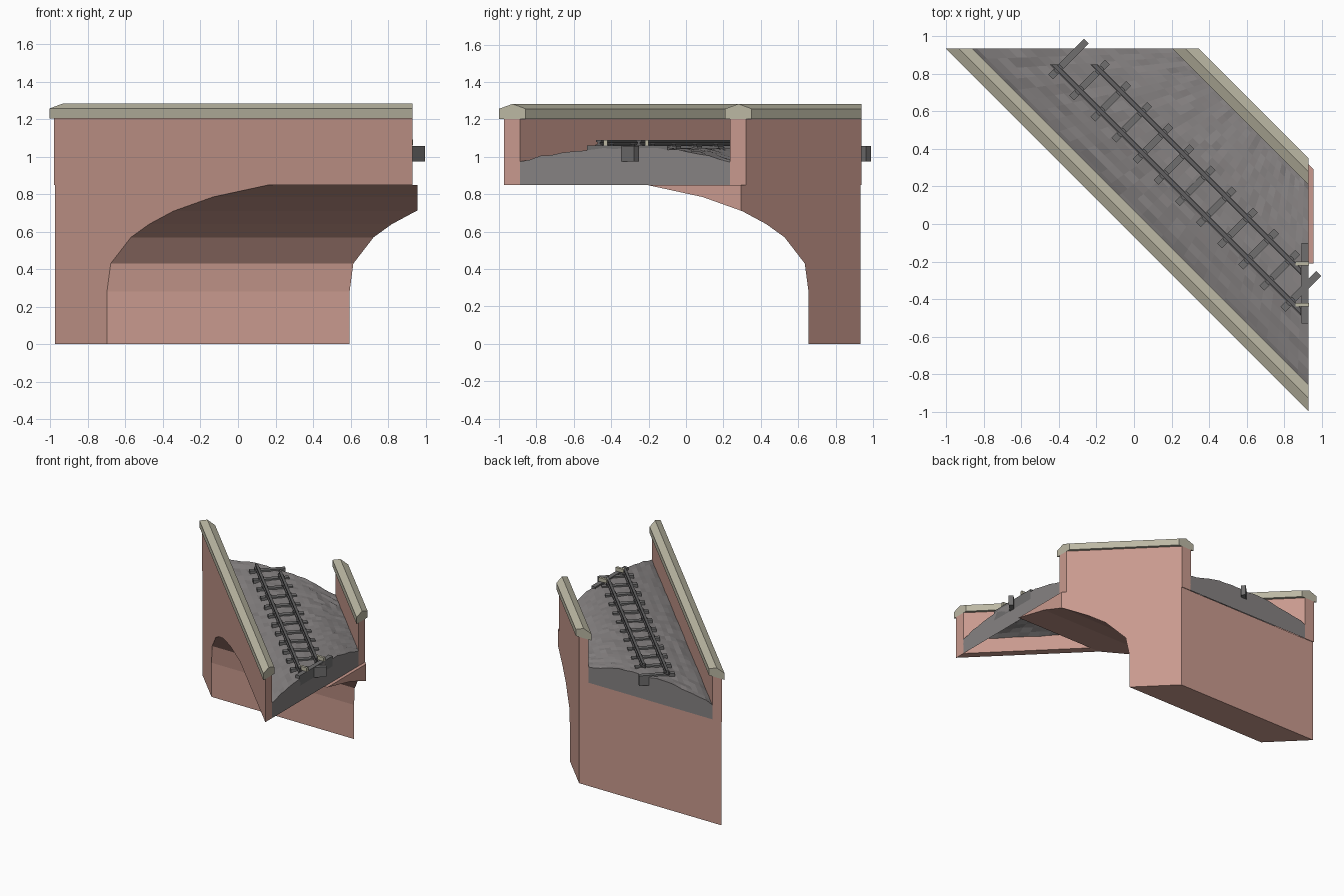
import bpy, bmesh, math, random
from mathutils import Vector, Matrix

if "Cube" in bpy.data.objects:
    bpy.data.objects.remove(bpy.data.objects["Cube"])

random.seed(4)
X_END, Y_END = 0.93, 0.937      # the tile is cut off at these two planes
Z0 = 0.85                       # underside of walls and deck


def material(name, rgb):
    m = bpy.data.materials.new(name)
    lin = [(c / 255 / 12.92) if c < 10 else ((c / 255 + 0.055) / 1.055) ** 2.4 for c in rgb]
    m.diffuse_color = (*lin, 1)
    m.use_nodes = True
    m.node_tree.nodes["Principled BSDF"].inputs["Base Color"].default_value = m.diffuse_color
    return m


BRICK = material("salmon brick", (201, 154, 142))
STONE = material("pale coping stone", (188, 184, 164))
GRAVEL = material("grey gravel", (134, 130, 130))
SLEEPER = material("sleeper grey", (112, 111, 111))
STEEL = material("dark rail steel", (98, 97, 98))


def make(name, bm, mat, fix=True):
    if fix:
        bmesh.ops.recalc_face_normals(bm, faces=bm.faces)
    me = bpy.data.meshes.new(name)
    bm.to_mesh(me)
    bm.free()
    me.materials.append(mat)
    ob = bpy.data.objects.new(name, me)
    bpy.context.collection.objects.link(ob)
    return ob


def diagonal_prism(name, section, mat, y_start=Y_END, x_end=X_END):
    """Sweep a (u, z) section along the diagonal, u = x + y, mitred at both ends."""
    bm = bmesh.new()
    a = [bm.verts.new((u - y_start, y_start, z)) for u, z in section]
    b = [bm.verts.new((x_end, u - x_end, z)) for u, z in section]
    n = len(section)
    bm.faces.new(a)
    bm.faces.new(b)
    for i in range(n):
        j = (i + 1) % n
        bm.faces.new((a[i], a[j], b[j], b[i]))
    return make(name, bm, mat)


def box(bm, centre, size, angle=0.0):
    m = Matrix.Translation(centre) @ Matrix.Rotation(angle, 4, 'Z') @ Matrix.Diagonal((*size, 1))
    bmesh.ops.create_cube(bm, size=1, matrix=m)


# parapet walls with ridged coping
for side, u in (("front", -0.001), ("rear", 1.207)):
    h = 0.043
    diagonal_prism(side + "_parapet", [(u - h, Z0), (u + h, Z0), (u + h, 1.203), (u - h, 1.203)], BRICK)
    c = u + 0.003
    w = 0.071
    diagonal_prism(side + "_coping", [(c - w, 1.203), (c + w, 1.203), (c + w, 1.257),
                                      (c, 1.283), (c - w, 1.257)], STONE)

# abutment and half arch: a profile swept along x, trimmed by the skewed faces
profile = [(0.932, 0), (0.655, 0), (0.655, 0.28), (0.635, 0.43), (0.527, 0.57), (0.43, 0.64),
           (0.30, 0.71), (0.09, 0.785), (-0.21, Z0), (0.932, Z0)]
bm = bmesh.new()
face = bm.faces.new([bm.verts.new((-3, y, z)) for y, z in profile])
ext = bmesh.ops.extrude_face_region(bm, geom=[face])
bmesh.ops.translate(bm, vec=(6, 0, 0), verts=[g for g in ext["geom"] if isinstance(g, bmesh.types.BMVert)])
for co, no in (((-0.044, 0, 0), (-1, -1, 0)), ((1.25, 0, 0), (1, 1, 0)), ((0.957, 0, 0), (1, 0, 0))):
    bmesh.ops.bisect_plane(bm, geom=bm.verts[:] + bm.edges[:] + bm.faces[:], plane_co=co,
                           plane_no=Vector(no).normalized(), clear_outer=True)
    bmesh.ops.holes_fill(bm, edges=[e for e in bm.edges if e.is_boundary])
make("arch_abutment", bm, BRICK)

# cambered gravel deck, open underneath, with vertical end skirts
camber = [(0.04, 0.97), (0.13, 1.0), (0.33, 1.03), (0.45, 1.045), (0.80, 1.045), (0.93, 1.03), (1.167, 0.975)]


def deck_height(u):
    for (u0, z0), (u1, z1) in zip(camber, camber[1:]):
        if u <= u1 + 1e-6:
            return z0 + (z1 - z0) * (u - u0) / (u1 - u0)
    return camber[-1][1]


bm = bmesh.new()
NU, NV = 20, 32
rows = []
for i in range(NU + 1):
    u = 0.04 + 1.127 * i / NU
    x0, x1 = u - Y_END, X_END
    row = []
    for j in range(NV + 1):
        x = x0 + (x1 - x0) * j / NV
        row.append(bm.verts.new((x, u - x, deck_height(u) + random.uniform(-0.005, 0.005))))
    first = bm.verts.new((x0, Y_END, Z0))
    last = bm.verts.new((x1, u - x1, Z0))
    rows.append([first] + row + [last])
for r, s in zip(rows, rows[1:]):
    for j in range(len(r) - 1):
        bm.faces.new((r[j], r[j + 1], s[j + 1], s[j]))
make("gravel_deck", bm, GRAVEL, fix=False)

# track: sleepers, chairs and two rails along the diagonal
TRACK_U, GAUGE = 0.53, 0.107
sleepers, chairs = bmesh.new(), bmesh.new()
for k in range(12):
    v = -0.615 + 0.1127 * k
    box(sleepers, (TRACK_U / 2 + v, TRACK_U / 2 - v, 1.016), (0.27, 0.036, 0.082), math.pi / 4)
    for u in (TRACK_U - GAUGE, TRACK_U + GAUGE):
        x, y = u / 2 + v, u / 2 - v
        if x < 0.9 and y < 0.9:
            box(chairs, (x, y, 1.062), (0.044, 0.026, 0.016), math.pi / 4)
make("sleepers", sleepers, SLEEPER)
make("rail_chairs", chairs, STEEL)


def rail_section(u, k=1.0):
    half = [(0.017, 1.058), (0.017, 1.064), (0.006, 1.068), (0.006, 1.078), (0.012, 1.08), (0.012, 1.09)]
    return [(u + a * k, z) for a, z in half] + [(u - a * k, z) for a, z in reversed(half)]


for n, u in (("left", TRACK_U + GAUGE), ("right", TRACK_U - GAUGE)):
    diagonal_prism(n + "_rail", rail_section(u, 1.2), STEEL, 0.85, 0.89)

# straight joint at the cut end: one cross sleeper and two pale rail stubs
bm = bmesh.new()
box(bm, (0.912, -0.315, 1.018), (0.036, 0.43, 0.084))
make("end_sleeper", bm, SLEEPER)
bm = bmesh.new()
for y in (-0.21, -0.43):
    box(bm, (0.897, y, 1.076), (0.07, 0.02, 0.03))
make("end_rail_stubs", bm, STONE)
